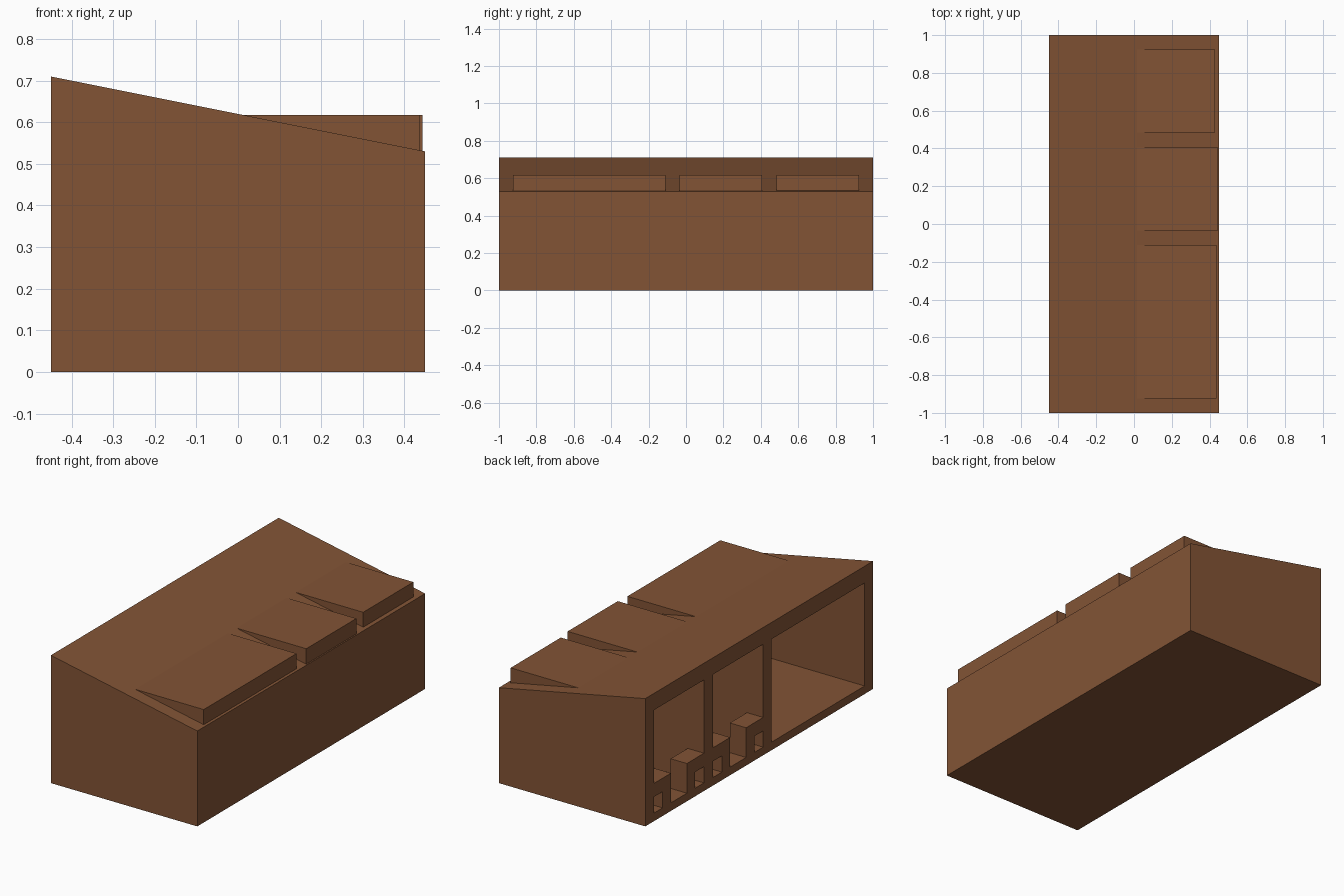
import bpy, bmesh

if "Cube" in bpy.data.objects:
    bpy.data.objects.remove(bpy.data.objects["Cube"])

W, L = 0.45, 1.0               # half depth (x), half length (y)
H_OPEN, H_LOW = 0.71, 0.53     # heights of the open side and the low side
FLOOR, CEIL = 0.045, 0.617     # inside floor and ceiling of the compartments
# (y min, y max, inner end x, has posts)
BAYS = [(-0.925, -0.11, 0.437, False),
        (-0.035, 0.405, 0.444, True),
        (0.485, 0.925, 0.43, True)]

wood = bpy.data.materials.new("brown_wood")
wood.diffuse_color = (0.225, 0.088, 0.036, 1)
wood.use_nodes = True
wood.node_tree.nodes["Principled BSDF"].inputs["Base Color"].default_value = wood.diffuse_color


def make(name, polys, flip=False):
    bm = bmesh.new()
    for p in polys:
        bm.faces.new([bm.verts.new(c) for c in p])
    bmesh.ops.remove_doubles(bm, verts=bm.verts, dist=1e-5)
    bmesh.ops.recalc_face_normals(bm, faces=bm.faces)
    if flip:
        bmesh.ops.reverse_faces(bm, faces=bm.faces)
    me = bpy.data.meshes.new(name)
    bm.to_mesh(me)
    bm.free()
    me.materials.append(wood)
    ob = bpy.data.objects.new(name, me)
    bpy.context.collection.objects.link(ob)
    return ob


def panel(y0, y1, z0, z1):
    return [(-W, y0, z0), (-W, y1, z0), (-W, y1, z1), (-W, y0, z1)]


# Sloped outer shell, without the open side
side = [(-W, 0), (W, 0), (W, H_LOW), (-W, H_OPEN)]
shell = [[(x, s * L, z) for x, z in side] for s in (-1, 1)]
for (xa, za), (xb, zb) in zip(side[:3], side[1:]):
    shell.append([(xa, -L, za), (xb, -L, zb), (xb, L, zb), (xa, L, za)])
make("outer_shell", shell)

# Frame around the openings
edges = [-L] + [y for b in BAYS for y in b[:2]] + [L]
frame = [panel(-L, L, 0, FLOOR), panel(-L, L, CEIL, H_OPEN)]
frame += [panel(a, b, FLOOR, CEIL) for a, b in zip(edges[::2], edges[1::2])]
make("opening_frame", frame)

for i, (y0, y1, xe, posts) in enumerate(BAYS):
    # Compartment liner, poking through the sloped roof
    ring = [(y0, FLOOR), (y1, FLOOR), (y1, CEIL), (y0, CEIL)]
    liner = [[(xe, y, z) for y, z in ring]]
    for (ya, za), (yb, zb) in zip(ring, ring[1:] + ring[:1]):
        liner.append([(-W, ya, za), (-W, yb, zb), (xe, yb, zb), (xe, ya, za)])
    make(f"compartment_{i}", liner, flip=True)
    if not posts:
        continue
    # Notched posts either side of the entrance
    for wall, s in ((y0, 1), (y1, -1)):
        prof = [(wall, 0.135), (wall + s * 0.077, 0.135), (wall + s * 0.077, FLOOR),
                (wall + s * 0.15, FLOOR), (wall + s * 0.15, 0.21), (wall, 0.21)]
        xb = -W + 0.1
        post = [[(x, y, z) for y, z in prof] for x in (-W, xb)]
        for (ya, za), (yb, zb) in zip(prof[:-1], prof[1:]):
            if za == zb == FLOOR:
                continue
            post.append([(-W, ya, za), (-W, yb, zb), (xb, yb, zb), (xb, ya, za)])
        make(f"entrance_post_{i}", post)
